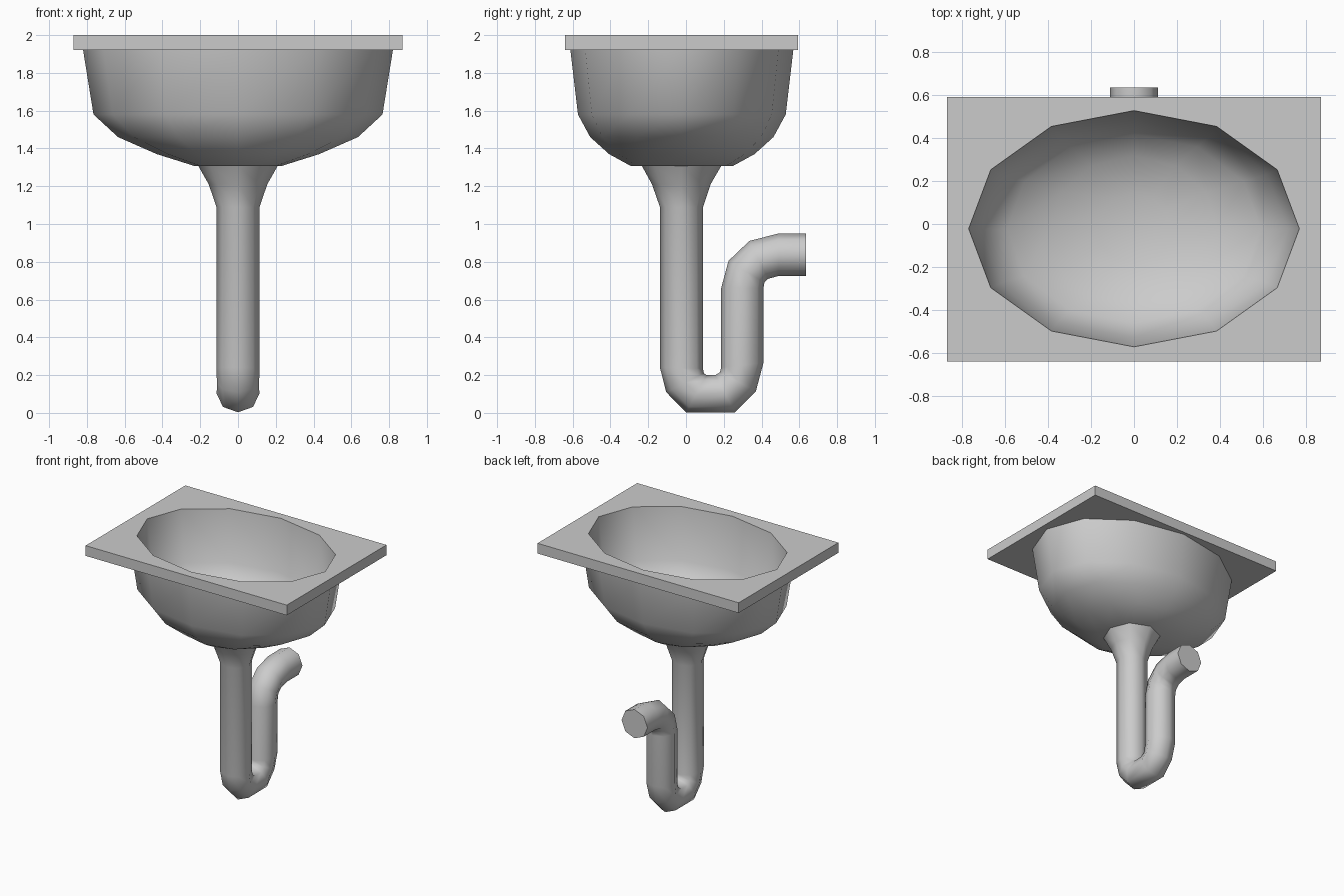
import bpy, bmesh, math
from mathutils import Vector

cube = bpy.data.objects.get("Cube")
if cube:
    bpy.data.objects.remove(cube)

grey = bpy.data.materials.new("ceramic grey")
grey.use_nodes = True
COLOUR = (0.6, 0.6, 0.6, 1)
grey.diffuse_color = COLOUR
grey.node_tree.nodes["Principled BSDF"].inputs["Base Color"].default_value = COLOUR

CY = -0.022      # centre line of the bowl and the down pipe
SIDES = 12


def finish(name, bm, angle):
    mesh = bpy.data.meshes.new(name)
    bm.to_mesh(mesh)
    bm.free()
    mesh.materials.append(grey)
    obj = bpy.data.objects.new(name, mesh)
    bpy.context.collection.objects.link(obj)
    bpy.ops.object.select_all(action='DESELECT')
    obj.select_set(True)
    bpy.context.view_layer.objects.active = obj
    bpy.ops.object.shade_smooth_by_angle(angle=math.radians(angle))
    return obj


def ellipse(bm, rx, ry, z):
    return [bm.verts.new((rx * math.cos(a), CY + ry * math.sin(a), z))
            for a in (math.tau * i / SIDES for i in range(SIDES))]


def skin(bm, rings):
    for a, b in zip(rings, rings[1:]):
        n = len(a)
        for i in range(n):
            j = (i + 1) % n
            bm.faces.new((a[i], a[j], b[j], b[i]))


def loop_edges(bm, ring):
    return [bm.edges.get(p) or bm.edges.new(p)
            for p in zip(ring, ring[1:] + ring[:1])]


# Rim slab with an oval opening; the outer bowl hangs from its underside
bm = bmesh.new()
corners = [(-0.87, -0.64), (0.87, -0.64), (0.87, 0.592), (-0.87, 0.592)]
low = [bm.verts.new((x, y, 1.92)) for x, y in corners]
high = [bm.verts.new((x, y, 2)) for x, y in corners]
skin(bm, [low, high])
for outline, rx, ry, z, up in ((low, 0.82, 0.59, 1.92, -1), (high, 0.77, 0.55, 2, 1)):
    hole = ellipse(bm, rx, ry, z)
    edges = loop_edges(bm, outline) + loop_edges(bm, hole)
    bmesh.ops.triangle_fill(bm, edges=edges, use_beauty=True, normal=Vector((0, 0, up)))
bm.normal_update()
for f in bm.faces:
    n = f.normal
    if abs(n.z) > 0.9 and n.z * (f.calc_center_median().z - 1.96) < 0:
        f.normal_flip()
finish("rim_slab", bm, 30)

# Bowl shells: (x radius, y radius, height) from the top down
outer = [(0.82, 0.59, 1.92), (0.765, 0.55, 1.58), (0.635, 0.485, 1.46),
         (0.43, 0.385, 1.37), (0.23, 0.27, 1.307)]
inner = [(0.77, 0.55, 2), (0.715, 0.505, 1.6), (0.59, 0.44, 1.49),
         (0.39, 0.34, 1.41), (0.165, 0.165, 1.35)]
for name, profile, inside in (("bowl_outside", outer, False), ("bowl_inside", inner, True)):
    bm = bmesh.new()
    rings = [ellipse(bm, *p) for p in profile]
    skin(bm, rings[::-1])
    bm.faces.new(rings[-1][::-1])
    if inside:
        bmesh.ops.reverse_faces(bm, faces=bm.faces)
    finish(name, bm, 60)

# Drain pipe with flared top and trap: each section is a pair of (y, z) points,
# first on the outside of the first bend, then on its inside
sections = [((-0.235, 1.31), (0.188, 1.31)), ((-0.18, 1.21), (0.13, 1.21)),
            ((-0.138, 1.09), (0.09, 1.09)), ((-0.138, 0.24), (0.09, 0.235)),
            ((-0.105, 0.11), (0.095, 0.21)), ((0, 0.003), (0.11, 0.2)),
            ((0.26, 0.003), (0.155, 0.2)), ((0.37, 0.115), (0.18, 0.215)),
            ((0.41, 0.265), (0.186, 0.24)), ((0.41, 0.66), (0.186, 0.66)),
            ((0.415, 0.69), (0.225, 0.805)), ((0.435, 0.71), (0.335, 0.91)),
            ((0.49, 0.725), (0.49, 0.95)), ((0.636, 0.725), (0.636, 0.95))]
bm = bmesh.new()
rings = []
for p, q in sections:
    p, q = Vector((0, *p)), Vector((0, *q))
    mid, half = (p + q) / 2, (p - q) / 2
    side = Vector((half.length, 0, 0))
    rings.append([bm.verts.new(mid + half * math.cos(a) + side * math.sin(a))
                  for a in (math.tau * i / 8 for i in range(8))])
skin(bm, rings)
bm.faces.new(rings[0][::-1])
bm.faces.new(rings[-1])
bmesh.ops.recalc_face_normals(bm, faces=bm.faces)
finish("drain_pipe", bm, 60)
